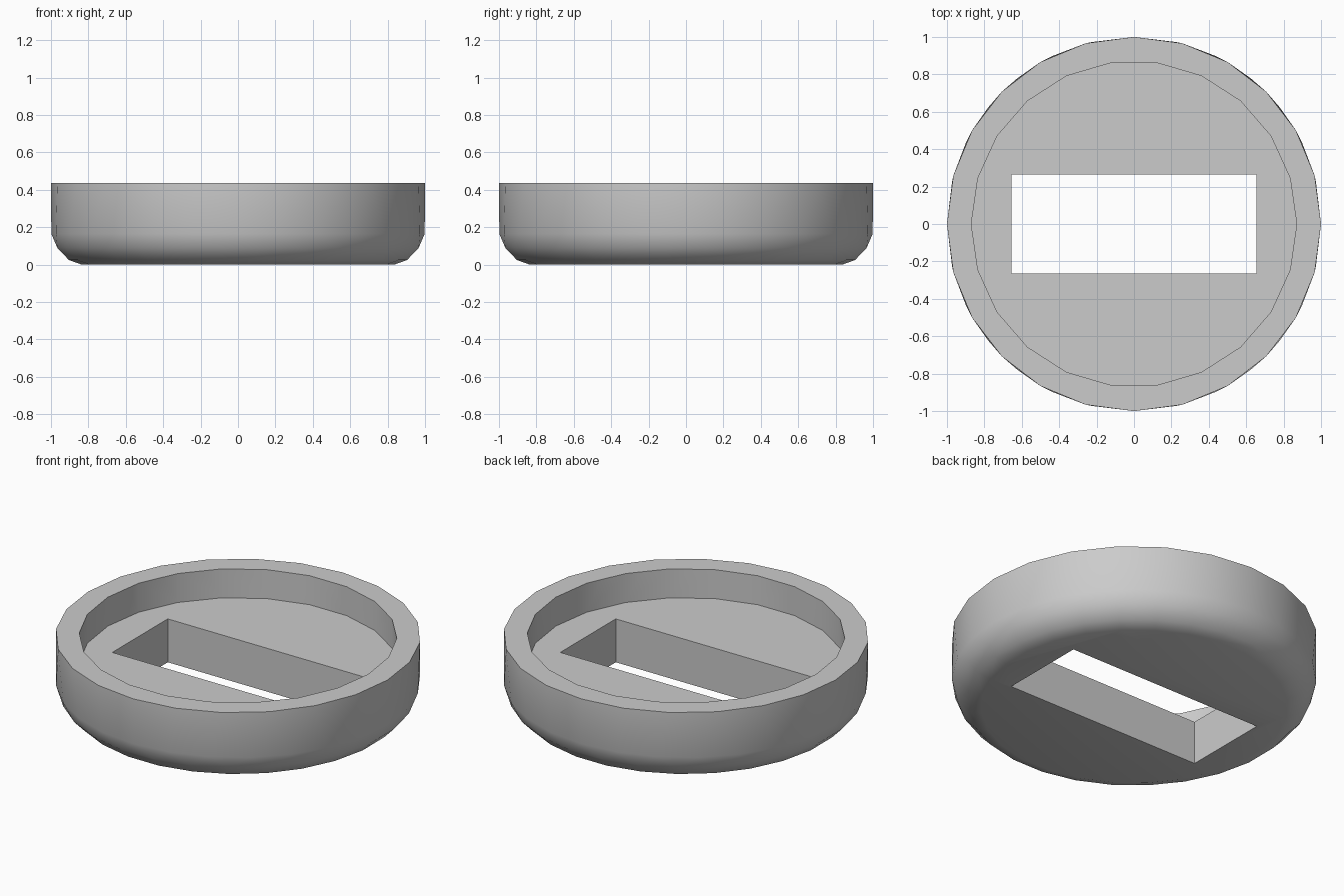
import bpy, bmesh
from math import sin, cos, pi, radians

cube = bpy.data.objects.get("Cube")
if cube:
    bpy.data.objects.remove(cube)

HEIGHT, FLOOR = 0.437, 0.262

grey = bpy.data.materials.new("plain grey")
grey.use_nodes = True
grey.diffuse_color = (0.6, 0.6, 0.6, 1)
grey.node_tree.nodes["Principled BSDF"].inputs["Base Color"].default_value = (0.6, 0.6, 0.6, 1)


def ring(bm, sides, radius, z, shift=0.0):
    """Add one ring of points, turned by a fraction of a step."""
    for i in range(sides):
        a = 2 * pi * (i + shift) / sides
        bm.verts.new((radius * cos(a), radius * sin(a), z))


def make_object(name, bm):
    mesh = bpy.data.meshes.new(name)
    bm.to_mesh(mesh)
    bm.free()
    mesh.materials.append(grey)
    obj = bpy.data.objects.new(name, mesh)
    bpy.context.collection.objects.link(obj)
    return obj


# Dish: faceted wall over a scalloped, rounded underside
bm = bmesh.new()
ring(bm, 24, 1.0, HEIGHT)
ring(bm, 28, 0.998, 0.165)
ring(bm, 28, 0.972, 0.09, 0.5)
ring(bm, 28, 0.91, 0.025, 0.5)
ring(bm, 28, 0.84, 0.0, 0.5)
bmesh.ops.convex_hull(bm, input=bm.verts)
bmesh.ops.dissolve_limit(bm, angle_limit=radians(0.5), verts=bm.verts, edges=bm.edges)
bmesh.ops.recalc_face_normals(bm, faces=bm.faces)
dish = make_object("dish", bm)

# Round recess in the top
bm = bmesh.new()
ring(bm, 22, 0.87, FLOOR)
ring(bm, 22, 0.87, HEIGHT + 0.3)
bmesh.ops.convex_hull(bm, input=bm.verts)
recess = make_object("recess_cutter", bm)

# Rectangular slot right through the floor
bm = bmesh.new()
bmesh.ops.create_cube(bm, size=1)
bmesh.ops.scale(bm, vec=(1.31, 0.53, 2), verts=bm.verts)
slot = make_object("slot_cutter", bm)

bpy.context.view_layer.objects.active = dish
dish.select_set(True)
for cutter in (recess, slot):
    cut = dish.modifiers.new(cutter.name, "BOOLEAN")
    cut.operation = "DIFFERENCE"
    cut.solver = "EXACT"
    cut.object = cutter
    bpy.ops.object.modifier_apply(modifier=cut.name)
    bpy.data.objects.remove(cutter)

bpy.ops.object.shade_smooth_by_angle(angle=radians(30))
